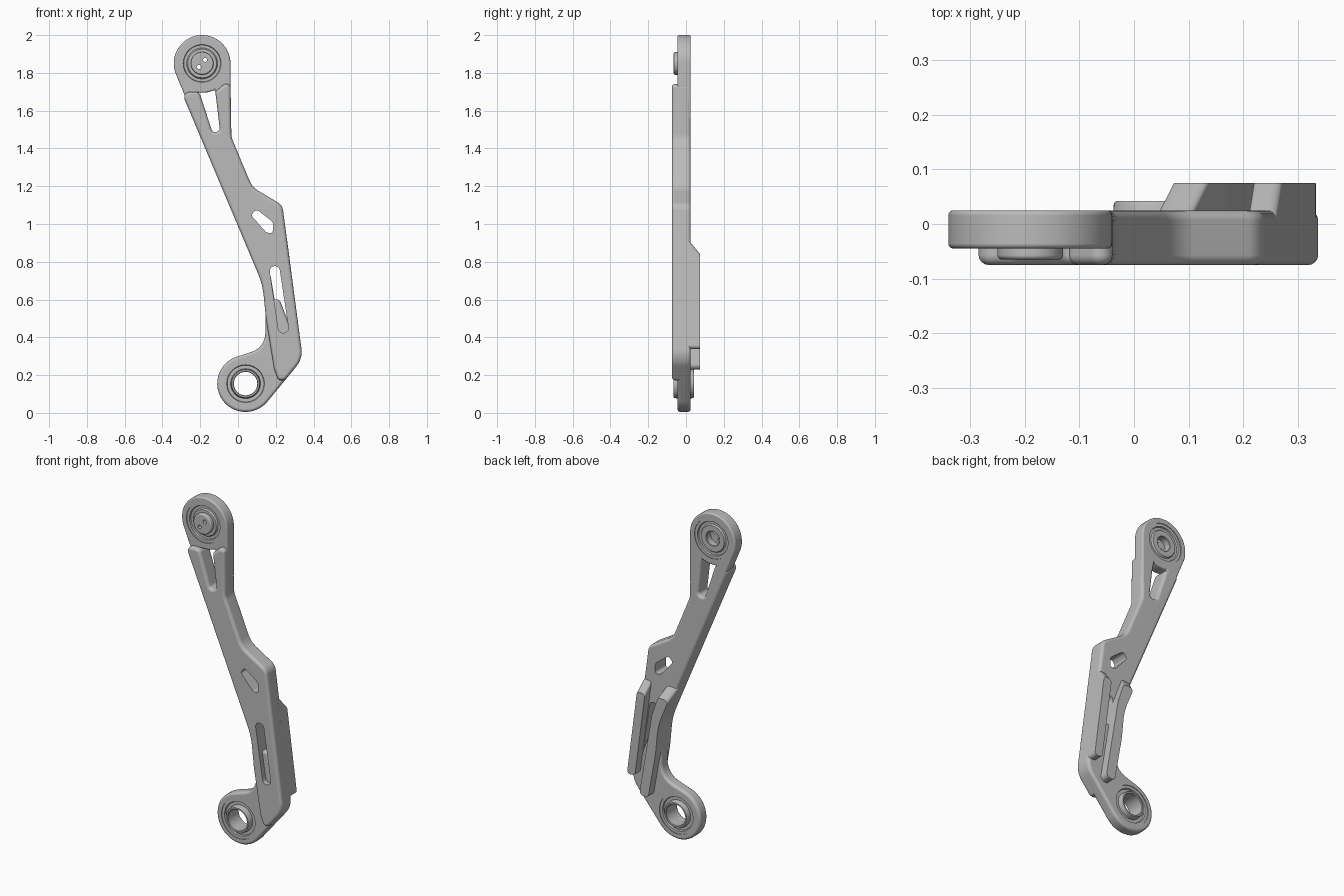
import bpy, bmesh
from math import cos, sin, radians, tan
from mathutils import Vector

if "Cube" in bpy.data.objects:
    bpy.data.objects.remove(bpy.data.objects["Cube"], do_unlink=True)

TOP, BOTTOM = (-0.19, 1.85), (0.04, 0.155)

metal = bpy.data.materials.new("satin_grey_metal")
metal.use_nodes = True
metal.diffuse_color = (0.5, 0.5, 0.5, 1)
metal.node_tree.nodes["Principled BSDF"].inputs["Base Color"].default_value = (0.5, 0.5, 0.5, 1)


def arc(centre, r, a0, a1, n=32):
    angles = [radians(a0 + (a1 - a0) * i / n) for i in range(n + 1)]
    return [(centre[0] + r * cos(a), centre[1] + r * sin(a), 0) for a in angles]


def rounded(points, steps=8):
    """Round each (x, z, radius) corner with a tangent arc."""
    out = []
    for i, (x, z, r) in enumerate(points):
        p = Vector((x, z))
        if r == 0:
            out.append(p)
            continue
        a = Vector(points[i - 1][:2]) - p
        b = Vector(points[(i + 1) % len(points)][:2]) - p
        half = a.angle(b) / 2
        t = min(r / tan(half), a.length * 0.48, b.length * 0.48)
        a, b = a.normalized(), b.normalized()
        r = t * tan(half)
        centre = p + (a + b).normalized() * (r / sin(half))
        u, v = p + a * t - centre, p + b * t - centre
        sweep = u.angle(v)
        for k in range(steps + 1):
            f = k / steps
            out.append(centre + (u * sin((1 - f) * sweep) + v * sin(f * sweep)) / sin(sweep))
    return out


def make(name, bm):
    bmesh.ops.recalc_face_normals(bm, faces=bm.faces)
    mesh = bpy.data.meshes.new(name)
    bm.to_mesh(mesh)
    bm.free()
    ob = bpy.data.objects.new(name, mesh)
    bpy.context.collection.objects.link(ob)
    mesh.materials.append(metal)
    return ob


def prism(name, points, y0, y1, lean=None):
    """Extrude an outline along y; lean slides the upper end of the rear cap."""
    bm = bmesh.new()
    outline = rounded(points)
    front = [bm.verts.new((p.x, y0, p.y)) for p in outline]
    rear = [bm.verts.new((p.x, y1, p.y)) for p in outline]
    if lean:
        for v in rear:
            if v.co.z > 0.8:
                v.co += Vector((lean[0], 0, lean[1]))
    bm.faces.new(front)
    bm.faces.new(rear[::-1])
    for i in range(len(front)):
        bm.faces.new((front[i - 1], front[i], rear[i], rear[i - 1]))
    return make(name, bm)


def lathe(name, centre, profile, n=48):
    """Spin a closed (radius, y) profile around a y axis."""
    bm = bmesh.new()
    rings = [[bm.verts.new((centre[0] + r * cos(radians(360 * i / n)), y,
                            centre[1] + r * sin(radians(360 * i / n)))) for r, y in profile]
             for i in range(n)]
    for i in range(n):
        for j in range(len(profile)):
            bm.faces.new((rings[i - 1][j - 1], rings[i - 1][j], rings[i][j], rings[i][j - 1]))
    return finish(make(name, bm))


def finish(ob, bevel=0, cutters=()):
    bpy.ops.object.select_all(action='DESELECT')
    bpy.context.view_layer.objects.active = ob
    ob.select_set(True)
    if bevel:
        m = ob.modifiers.new("edge", 'BEVEL')
        m.width, m.segments, m.angle_limit = bevel, 4, radians(50)
        bpy.ops.object.modifier_apply(modifier=m.name)
    for points in cutters:
        cutter = prism("cutter", points, -0.2, 0.2)
        cutter.hide_render = True
        m = ob.modifiers.new("cut", 'BOOLEAN')
        m.operation, m.solver, m.object = 'DIFFERENCE', 'EXACT', cutter
        bpy.ops.object.modifier_apply(modifier=m.name)
        bpy.data.objects.remove(cutter, do_unlink=True)
    bpy.ops.object.shade_smooth_by_angle(angle=radians(35))
    m = ob.modifiers.new("normals", 'WEIGHTED_NORMAL')
    m.keep_sharp = True
    return ob


def circle(centre, r):
    return arc(centre, r, 0, 352.5, 47)


# Main arm with a forked upper end, a rounded window and a long slot
arm = prism("main_arm", [
    (-0.30, 1.70, 0.035), (-0.205, 1.70, 0.03), (-0.135, 1.485, 0.02), (-0.095, 1.49, 0.02),
    (-0.12, 1.70, 0.02), (-0.04, 1.77, 0.03), (-0.035, 1.46, 0.1), (0.075, 1.195, 0.12),
    (0.235, 1.10, 0.06), (0.343, 0.287, 0.12), (0.25, 0.175, 0.02), (0.215, 0.17, 0.03),
    (0.192, 0.23, 0.04), (0.148, 0.5, 0.3), (0.13, 0.68, 0.4)], -0.075, 0.025)
window = [(0.07, 1.045, 0.012), (0.095, 1.08, 0.02), (0.185, 1.01, 0.025),
          (0.185, 0.95, 0.015), (0.15, 0.955, 0.015)]
slot = arc((0.195, 0.75), 0.027, 8, 188, 10) + arc((0.24, 0.45), 0.027, 188, 368, 10)
finish(arm, 0.018, [window, slot])

# Upper eye plate flowing into the fork
upper = prism("upper_eye_plate",
              arc(TOP, 0.15, 0, 203) + [(-0.24, 1.58, 0), (-0.22, 1.6, 0)]
              + arc(TOP, 0.155, 262, 296, 8) + [(-0.085, 1.55, 0), (-0.04, 1.55, 0)],
              -0.045, 0.025)
finish(upper, 0.016, [circle(TOP, 0.117)])

# Lower eye plate with a concave neck
lower = prism("lower_eye_plate",
              [(0.343, 0.287, 0.12), (0.22, 0.6, 0), (0.148, 0.6, 0), (0.143, 0.345, 0.16)]
              + arc(BOTTOM, 0.15, 108, 321), -0.045, 0.025)
finish(lower, 0.016, [circle(BOTTOM, 0.117)])

# Rear rails either side of the slot, sloping into the arm at the top
outer = prism("outer_rear_rail", [
    (0.258, 0.93, 0.02), (0.205, 0.93, 0.02), (0.283, 0.34, 0.02), (0.336, 0.335, 0.02)],
    0.0, 0.075, (0.012, -0.09))
finish(outer, 0.014)
inner = prism("inner_rear_rail", [
    (0.025, 0.93, 0.02), (0.095, 0.93, 0.02), (0.172, 0.73, 0.2), (0.255, 0.235, 0.025),
    (0.197, 0.225, 0.025), (0.148, 0.5, 0.3), (0.13, 0.68, 0.4)],
    0.0, 0.075, (0.038, -0.09))
finish(inner, 0.014)


# Bearings: flush outer race, recessed shield and inner race
def bearing(name, centre, hole, race, front, back):
    return lathe(name, centre, [
        (0.118, -0.041), (0.1, -0.041), (0.097, -0.032), (race + 0.002, -0.032),
        (race, front + 0.005), (race - 0.004, front), (hole + 0.003, front), (hole, front + 0.004),
        (hole, back - 0.004), (hole + 0.003, back), (race - 0.004, back), (race, back - 0.005),
        (race + 0.002, 0.012), (0.097, 0.012), (0.1, 0.021), (0.118, 0.021)])


bearing("upper_bearing", TOP, 0.042, 0.08, -0.041, 0.021)
bearing("lower_bearing", BOTTOM, 0.062, 0.077, -0.065, 0.042)

# Pivot cap with two pin holes
cap = prism("pivot_cap", circle(TOP, 0.06), -0.065, -0.02)
pins = [circle((TOP[0] + s * 0.016, TOP[1] + s * 0.019), 0.011) for s in (-1, 1)]
finish(cap, 0.008, pins)
